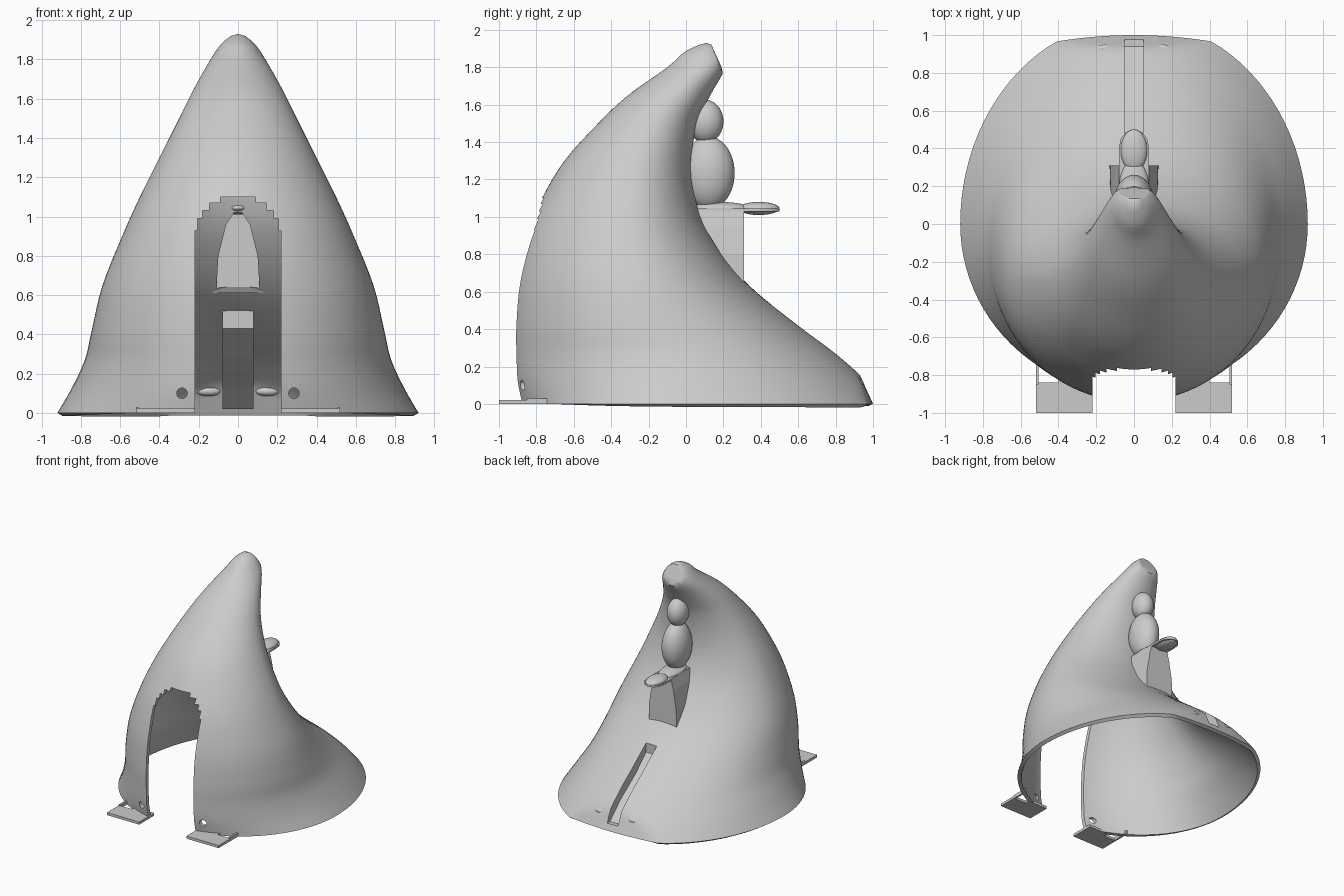
import bpy, bmesh, math
from mathutils import Vector

cube = bpy.data.objects.get("Cube")
if cube:
    bpy.data.objects.remove(cube, do_unlink=True)

GREY = (0.6, 0.6, 0.6, 1)
mat = bpy.data.materials.new("light grey")
mat.use_nodes = True
mat.diffuse_color = GREY
mat.node_tree.nodes["Principled BSDF"].inputs["Base Color"].default_value = GREY


def finish(name, bm):
    bmesh.ops.recalc_face_normals(bm, faces=bm.faces)
    mesh = bpy.data.meshes.new(name)
    bm.to_mesh(mesh)
    bm.free()
    mesh.materials.append(mat)
    obj = bpy.data.objects.new(name, mesh)
    bpy.context.collection.objects.link(obj)
    return obj


def prism(name, outline, axis, low, high):
    """Extrude a 2D outline along an axis; the outline fills the other two."""
    bm = bmesh.new()

    def vert(p, depth):
        co = list(p)
        co.insert("xyz".index(axis), depth)
        return bm.verts.new(co)
    a = [vert(p, low) for p in outline]
    b = [vert(p, high) for p in outline]
    bm.faces.new(a)
    bm.faces.new(b)
    for i in range(len(a)):
        bm.faces.new((a[i - 1], a[i], b[i], b[i - 1]))
    return finish(name, bm)


def box(name, x, y, z):
    return prism(name, [(x[0], y[0]), (x[1], y[0]), (x[1], y[1]), (x[0], y[1])], "z", *z)


def ellipsoid(name, centre, radii):
    bm = bmesh.new()
    bmesh.ops.create_uvsphere(bm, u_segments=40, v_segments=24, radius=1)
    bmesh.ops.scale(bm, vec=radii, verts=bm.verts)
    bmesh.ops.translate(bm, vec=centre, verts=bm.verts)
    return finish(name, bm)


def mirrored(half):
    """Complete an outline whose right half runs from bottom to top."""
    return half + [(-x, v) for x, v in reversed(half)]


def bake(obj):
    graph = bpy.context.evaluated_depsgraph_get()
    graph.update()
    mesh = bpy.data.meshes.new_from_object(obj.evaluated_get(graph))
    obj.modifiers.clear()
    obj.data = mesh


def cut(obj, cutter):
    mod = obj.modifiers.new("cut", "BOOLEAN")
    mod.operation = "DIFFERENCE"
    mod.solver = "EXACT"
    mod.object = cutter
    bake(obj)


def spline(keys, steps):
    """Catmull-Rom through tuples of values."""
    vs = [Vector(k) for k in keys]
    out = []
    for i in range(len(vs) - 1):
        p0, p1, p2, p3 = vs[max(i - 1, 0)], vs[i], vs[i + 1], vs[min(i + 2, len(vs) - 1)]
        for s in range(steps):
            t = s / steps
            out.append(0.5 * (2 * p1 + (p2 - p0) * t + (2 * p0 - 5 * p1 + 4 * p2 - p3) * t * t
                              + (3 * p1 - p0 - 3 * p2 + p3) * t ** 3))
    return out + [vs[-1]]


# Curling horn shell: height, front y, back y, widest y, half width
sections = [
    (0, -.90, 1.08, 0, .92), (.12, -.93, .97, -.03, .85), (.27, -.94, .80, -.12, .78),
    (.42, -.94, .60, -.20, .745), (.65, -.92, .32, -.26, .69), (.9, -.86, .13, -.30, .59),
    (1.1, -.77, .05, -.30, .50), (1.3, -.65, .03, -.27, .40), (1.5, -.47, .06, -.19, .30),
    (1.65, -.31, .13, -.08, .225), (1.8, -.10, .21, .07, .14), (1.88, -.01, .19, .10, .085),
    (1.92, .07, .15, .11, .035)]
SEG = 96
bm = bmesh.new()
rings = []
for z, front, back, mid, width in spline(sections, 4):
    ring = []
    for i in range(SEG):
        a = 2 * math.pi * i / SEG
        x = width * math.cos(a)
        y = mid + math.sin(a) * (back - mid if math.sin(a) > 0 else mid - front)
        y = min(y, 1 - .45 * z - .2 * x * x)
        ring.append(bm.verts.new((x, y, z)))
    rings.append(ring)
for r0, r1 in zip(rings, rings[1:]):
    for i in range(SEG):
        bm.faces.new((r0[i - 1], r0[i], r1[i], r1[i - 1]))
tip = bm.verts.new((0, .11, 1.93))
for i in range(SEG):
    bm.faces.new((rings[-1][i - 1], rings[-1][i], tip))
shell = finish("horn_shell", bm)
solid = shell.modifiers.new("thickness", "SOLIDIFY")
solid.thickness = .03
solid.offset = -1
bake(shell)

# Doorway with a stepped arch
steps = [(.22, -.1), (.22, .93), (.205, .93), (.205, .99), (.18, .99), (.18, 1.03),
         (.145, 1.03), (.145, 1.07), (.09, 1.07), (.09, 1.1)]
door = prism("door_cutter", mirrored(steps), "y", -1.3, -.45)

# Niche box standing out of the back, open towards the inside
niche = prism("niche_box", mirrored([(.13, .61), (.125, .8), (.1, .95), (.08, 1.035)]), "y", 0, .31)
for v in niche.data.vertices:
    if v.co.y < .1:
        v.co.y = .28 - (v.co.z - .65) * .62
hollow = prism("niche_cutter", mirrored([(.11, .63), (.1, .8), (.06, .96), (.02, 1.02)]), "y", -.2, .285)

# Sloped channel running down the back
channel = prism("back_channel", [(.965, .03), (.93, .12), (.8, .255), (.6, .385), (.42, .53),
                                 (.42, .43), (.6, .28), (.8, .13), (.93, .02)], "x", -.08, .08)
groove = prism("groove_cutter", [(1.1, .05), (.94, .05), (.8, .18), (.6, .32), (.46, .45),
                                 (.46, .9), (1.1, .9)], "x", -.05, .05)

# Screw holes beside the doorway
cutters = [door, hollow, groove]
for side in (-1, 1):
    ring = [(side * .285 + .027 * math.cos(i * math.pi / 10), .1 + .027 * math.sin(i * math.pi / 10))
            for i in range(20)]
    cutters.append(prism("screw_cutter", ring, "y", -1.2, -.6))

for c in cutters:
    cut(shell, c)
cut(niche, hollow)
cut(channel, groove)
for c in cutters:
    bpy.data.objects.remove(c, do_unlink=True)

# Tongue-shaped ledge above the niche
tongue = [(.08, .06), (.08, .40), (.07, .45), (.045, .485), (.015, .5)]
ledge = prism("ledge", mirrored(tongue), "z", 1.03, 1.045)
smooth = [shell, ledge]
smooth.append(ellipsoid("ledge_tip", (0, .39, 1.045), (.07, .11, .035)))
smooth.append(ellipsoid("ledge_root", (0, .18, 1.045), (.08, .16, .035)))

# Small seated figure of two rounded lumps
smooth.append(ellipsoid("figure_body", (0, .12, 1.235), (.105, .14, .195)))
smooth.append(ellipsoid("figure_head", (0, .105, 1.51), (.08, .095, .115)))

# Flat feet in front, with thin side bars and inner bosses
for side, label in ((-1, "right"), (1, "left")):
    def span(a, b):
        return sorted((side * a, side * b))
    box(label + "_foot_plate", span(.22, .52), (-1, -.84), (0, .022))
    box(label + "_foot_bar", span(.505, .52), (-.85, -.7), (0, .03))
    box(label + "_foot_tab", span(.22, .4), (-.86, -.8), (0, .022))
    smooth.append(ellipsoid(label + "_back_boss", (side * .15, .92, .11), (.06, .03, .025)))

# Smooth shading with sharp edges kept
bpy.ops.object.select_all(action="DESELECT")
for obj in smooth:
    obj.select_set(True)
bpy.context.view_layer.objects.active = shell
bpy.ops.object.shade_smooth_by_angle(angle=math.radians(35))
